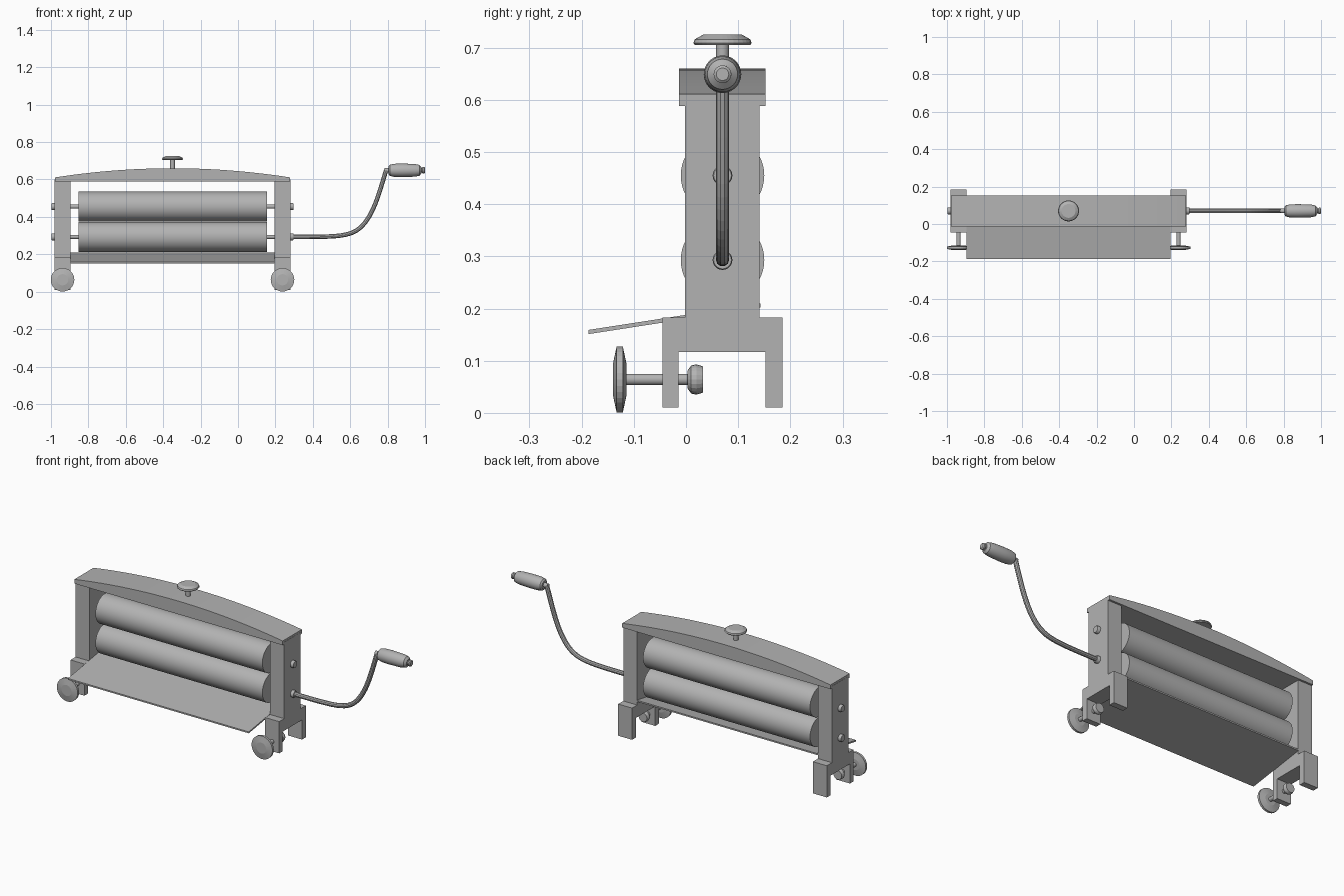
import bpy, bmesh, math
from mathutils import Vector, Matrix

if "Cube" in bpy.data.objects:
    bpy.data.objects.remove(bpy.data.objects["Cube"], do_unlink=True)

GREY = (0.45, 0.45, 0.45, 1)
mat = bpy.data.materials.new("mid grey")
mat.use_nodes = True
mat.diffuse_color = GREY
mat.node_tree.nodes["Principled BSDF"].inputs["Base Color"].default_value = GREY

MID_X, MID_Y = -0.35, 0.07
POST_OFFSET, POST_W = 0.588, 0.084


def finish(bm, name, smooth=False):
    bmesh.ops.recalc_face_normals(bm, faces=bm.faces)
    mesh = bpy.data.meshes.new(name)
    bm.to_mesh(mesh)
    bm.free()
    mesh.materials.append(mat)
    obj = bpy.data.objects.new(name, mesh)
    bpy.context.collection.objects.link(obj)
    if smooth:
        bpy.ops.object.select_all(action="DESELECT")
        obj.select_set(True)
        bpy.context.view_layer.objects.active = obj
        bpy.ops.object.shade_smooth_by_angle(angle=math.radians(35))


def prism(name, outline, offset):
    """Extrude a closed outline of 3D points along an offset."""
    bm = bmesh.new()
    face = bm.faces.new([bm.verts.new(p) for p in outline])
    new = bmesh.ops.extrude_face_region(bm, geom=[face])["geom"]
    verts = [v for v in new if isinstance(v, bmesh.types.BMVert)]
    bmesh.ops.translate(bm, verts=verts, vec=offset)
    finish(bm, name)


def lathe(name, profile, origin, axis, sides=32, smooth=True):
    """Turn (distance, radius) pairs around an axis, with capped ends."""
    bm = bmesh.new()
    turn = Vector((0, 0, 1)).rotation_difference(Vector(axis)).to_matrix().to_4x4()
    place = Matrix.Translation(origin) @ turn
    rings = []
    for d, r in profile:
        angles = [math.tau * i / sides for i in range(sides)]
        rings.append([bm.verts.new(place @ Vector((r * math.cos(a), r * math.sin(a), d)))
                      for a in angles])
    for low, high in zip(rings, rings[1:]):
        for i in range(sides):
            j = (i + 1) % sides
            bm.faces.new((low[i], low[j], high[j], high[i]))
    bm.faces.new(rings[0])
    bm.faces.new(rings[-1])
    finish(bm, name, smooth)


# Side posts with forked clamp feet, and the clamp screws
post_outline = [(-0.002, 0.6), (-0.002, 0.183), (-0.045, 0.183), (-0.045, 0.01),
                (-0.014, 0.01), (-0.014, 0.117), (0.152, 0.117), (0.152, 0.01),
                (0.185, 0.01), (0.185, 0.183), (0.141, 0.183), (0.141, 0.6)]
for side, label in ((-1, "right"), (1, "left")):
    x = MID_X + side * POST_OFFSET
    prism(f"{label}_post", [(x - POST_W / 2, y, z) for y, z in post_outline], (POST_W, 0, 0))
    base = (x, 0, 0.064)
    lathe(f"{label}_clamp_rod", [(-0.12, 0.011), (0.01, 0.011)], base, (0, 1, 0), 16)
    lathe(f"{label}_clamp_wheel", [(-0.14, 0.03), (-0.133, 0.063), (-0.121, 0.063),
          (-0.114, 0.03)], base, (0, 1, 0), smooth=False)
    lathe(f"{label}_clamp_pad", [(0.003, 0.017), (0.01, 0.027), (0.02, 0.029),
          (0.033, 0.025)], base, (0, 1, 0), 20, smooth=False)

# Arched top beam
HALF = 0.629
STEPS = 24
arch = [(MID_X - HALF, -0.013, 0.588), (MID_X + HALF, -0.013, 0.588)]
for i in range(STEPS + 1):
    t = 1 - 2 * i / STEPS
    arch.append((MID_X + HALF * t, -0.013, 0.66 - 0.049 * t * t))
prism("top_beam", arch, (0, 0.165, 0))

# Pressure knob on the beam
top = (MID_X, MID_Y, 0)
lathe("knob_stem", [(0.63, 0.0125), (0.71, 0.0125)], top, (0, 0, 1), 16)
lathe("knob_disc", [(0.705, 0.053), (0.709, 0.056), (0.716, 0.053), (0.725, 0.037)],
      top, (0, 0, 1), smooth=False)

# Rollers, their axles and the axle ends
for z, label in ((0.455, "upper"), (0.293, "lower")):
    centre = (MID_X, MID_Y, z)
    lathe(f"{label}_roller", [(-0.504, 0.08), (0.504, 0.08)], centre, (1, 0, 0), 48)
    lathe(f"{label}_axle", [(-0.63, 0.011), (0.63, 0.011)], centre, (1, 0, 0), 16)
    for s, end in ((-1, "right"), (1, "left")):
        lathe(f"{label}_{end}_axle_end", [(0.62, 0.019), (0.643, 0.019), (0.647, 0.017)],
              centre, (s, 0, 0), 20)

# Sloping drip tray
tray = [(-0.187, 0.151), (-0.187, 0.159), (0.143, 0.21), (0.143, 0.202)]
prism("drip_tray", [(-0.896, y, z) for y, z in tray], (1.092, 0, 0))

# Bent crank arm
curve = bpy.data.curves.new("crank_arm", "CURVE")
curve.dimensions = "3D"
curve.bevel_depth = 0.0125
curve.bevel_resolution = 3
curve.resolution_u = 4
curve.use_fill_caps = True
path = [(0.28, 0.293), (0.4, 0.293), (0.53, 0.293), (0.65, 0.318),
        (0.73, 0.44), (0.765, 0.56), (0.792, 0.65)]
spline = curve.splines.new("NURBS")
spline.points.add(len(path) - 1)
for point, (x, z) in zip(spline.points, path):
    point.co = (x, MID_Y, z, 1)
spline.use_endpoint_u = True
spline.order_u = 4
spline.use_smooth = False
curve.materials.append(mat)
bpy.context.collection.objects.link(bpy.data.objects.new("crank_arm", curve))

# Hand grip on its spindle
grip = (0, MID_Y, 0.649)
lathe("grip_spindle", [(0.783, 0.012), (0.985, 0.012)], grip, (1, 0, 0), 16)
lathe("hand_grip", [(0.805, 0.022), (0.812, 0.03), (0.835, 0.035), (0.88, 0.036),
      (0.945, 0.034), (0.97, 0.029), (0.98, 0.017)], grip, (1, 0, 0))
lathe("grip_cap", [(0.983, 0.012), (0.988, 0.017), (0.996, 0.017), (1.0, 0.012)],
      grip, (1, 0, 0), 20)
